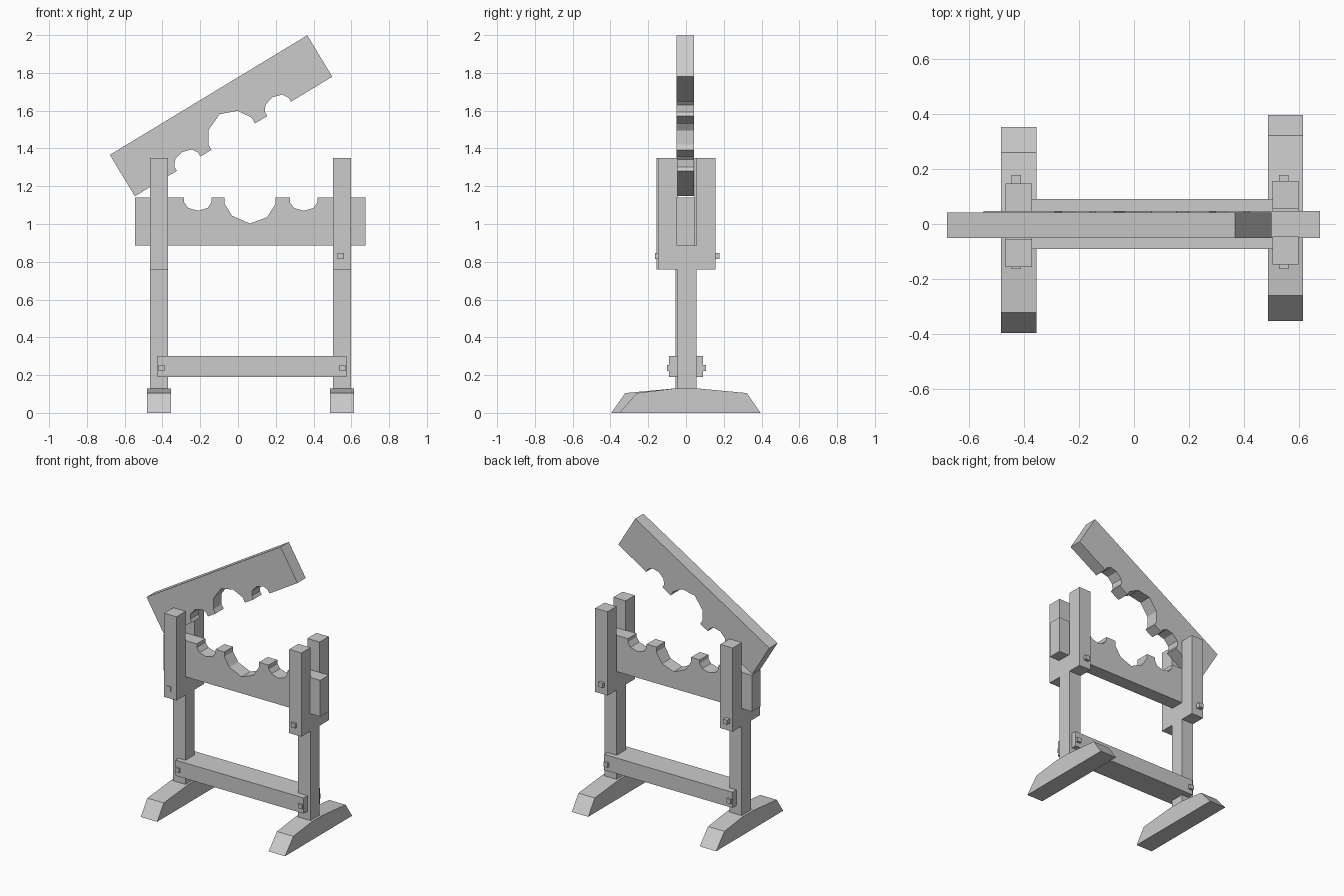
import bpy
import math
from mathutils import Matrix

cube = bpy.data.objects.get("Cube")
if cube:
    bpy.data.objects.remove(cube, do_unlink=True)

GREY = (0.6, 0.6, 0.6, 1)
wood = bpy.data.materials.new("grey wood")
wood.use_nodes = True
wood.diffuse_color = GREY
wood.node_tree.nodes["Principled BSDF"].inputs["Base Color"].default_value = GREY


def prism(name, outline, a, b, axis):
    """Extrude a 2D outline from a to b along x or y."""
    def place(u, v, t):
        return (t, u, v) if axis == "x" else (u, t, v)
    n = len(outline)
    verts = [place(u, v, t) for t in (a, b) for u, v in outline]
    faces = [list(range(n)), list(range(2 * n - 1, n - 1, -1))]
    faces += [[i, i + n, (i + 1) % n + n, (i + 1) % n] for i in range(n)]
    # Keep the normals pointing outward for either axis
    area = sum(outline[i - 1][0] * outline[i][1] - outline[i][0] * outline[i - 1][1]
               for i in range(n))
    if (area > 0) == (axis == "x"):
        faces = [f[::-1] for f in faces]
    mesh = bpy.data.meshes.new(name)
    mesh.from_pydata(verts, [], faces)
    mesh.materials.append(wood)
    obj = bpy.data.objects.new(name, mesh)
    bpy.context.collection.objects.link(obj)
    return obj


def box(name, x, y, z):
    outline = [(x[0], z[0]), (x[1], z[0]), (x[1], z[1]), (x[0], z[1])]
    return prism(name, outline, y[0], y[1], "y")


# Side frames: foot, post, two cheeks and pegs; the right one is turned around
for side, s, cx in (("left", 1, 0.55), ("right", -1, -0.418)):
    off = 0.005 * s
    foot = [(-0.353, 0), (-0.26, 0.105), (-0.055, 0.13),
            (0.055, 0.13), (0.322, 0.105), (0.395, 0)]
    foot = [(s * y, z) for y, z in foot]
    prism(side + "_foot", foot, cx - 0.064, cx + 0.064, "x")
    width = (cx - 0.048, cx + 0.048)
    box(side + "_post", width, (off - 0.051, off + 0.051), (0.125, 0.885))
    for place, f in (("front", -1), ("back", 1)):
        ys = sorted((off + f * 0.0505, off + f * 0.152))
        box(f"{side}_{place}_cheek", width, ys, (0.76, 1.35))
    px = cx - 0.007 if s > 0 else cx - 0.01
    box(side + "_cheek_peg", (px - 0.017, px + 0.017), (-0.163, 0.177), (0.814, 0.846))
    px = cx + 0.003 if s > 0 else cx + 0.013
    box(side + "_rail_peg", (px - 0.016, px + 0.016), (-0.101, 0.106), (0.222, 0.253))

# Lower rail between the posts
box("lower_rail", (-0.425, 0.575), (-0.09, 0.09), (0.19, 0.30))

# Notched board profile: distance along the edge, depth into the board
LENGTH, DEPTH = 1.222, 0.256
small_notch = [(0, 0), (0, 0.025), (0.022, 0.056), (0.074, 0.071),
               (0.126, 0.056), (0.146, 0.025), (0.146, 0)]
large_notch = [(0, 0), (0, 0.032), (0.04, 0.097), (0.135, 0.139),
               (0.226, 0.105), (0.27, 0.036), (0.27, 0)]
edge = [(0, 0)]
for start, notch in ((0.26, small_notch), (0.474, large_notch), (0.82, small_notch)):
    edge += [(start + u, v) for u, v in notch]
edge += [(LENGTH, 0), (LENGTH, DEPTH), (0, DEPTH)]

# Fixed lower board, and the raised upper board hinged at its corner
lower = prism("lower_board", [(u, -v) for u, v in edge], -0.05, 0.047, "y")
lower.data.transform(Matrix.Translation((-0.546, 0, 1.141)))
upper = prism("upper_board", edge, -0.05, 0.042, "y")
upper.data.transform(Matrix.Translation((-0.546, 0, 1.147))
                     @ Matrix.Rotation(math.radians(-31.2), 4, "Y"))
